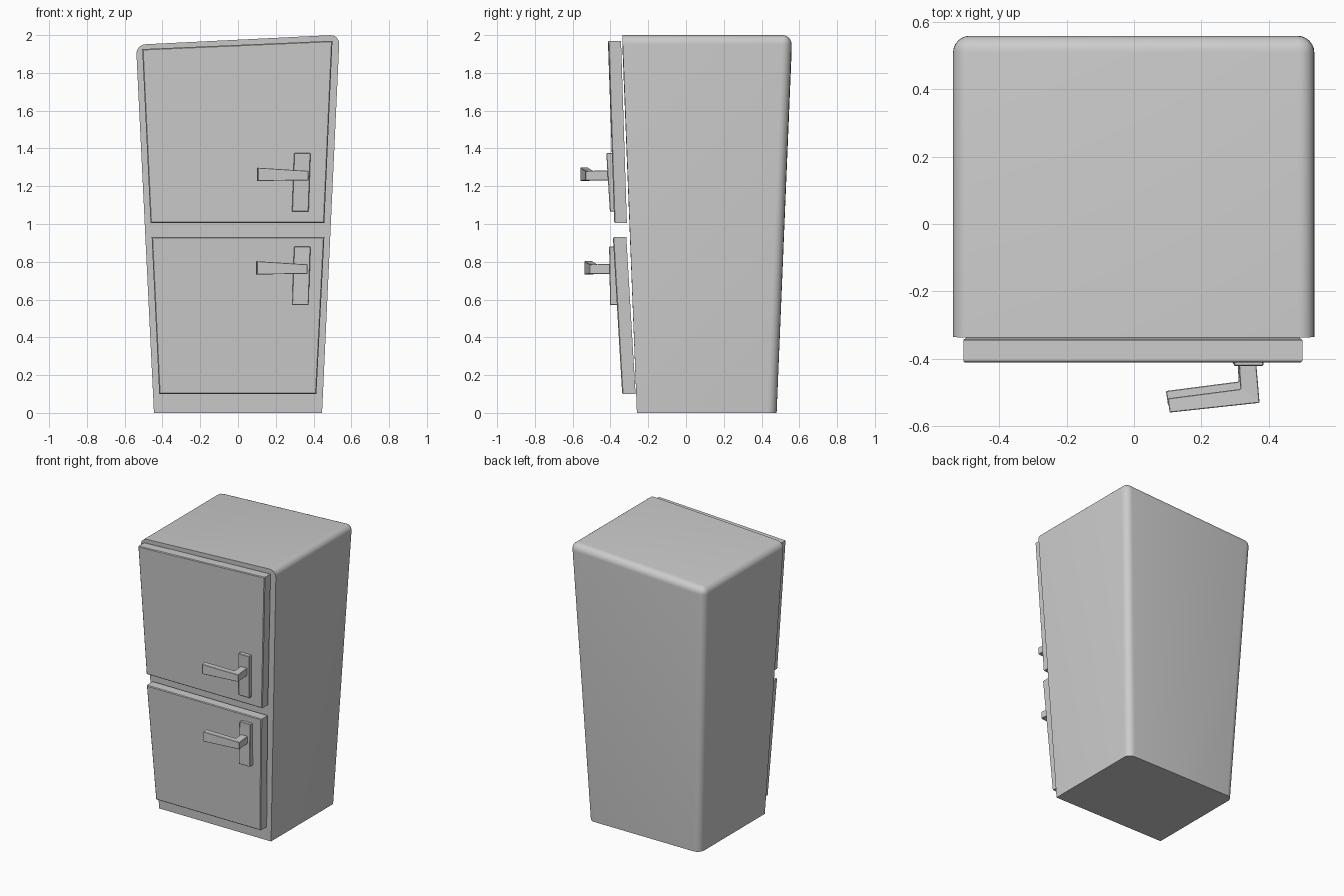
import bpy, bmesh, math
from mathutils import Vector

if "Cube" in bpy.data.objects:
    bpy.data.objects.remove(bpy.data.objects["Cube"])


def loft(name, sections, pick=None, radius=0.0, segments=1, smooth=False):
    """Skin four-cornered sections into a solid, bevelling the edges chosen by pick."""
    bm = bmesh.new()
    rings = [[bm.verts.new(p) for p in s] for s in sections]
    for a, b in zip(rings, rings[1:]):
        for i in range(4):
            j = (i + 1) % 4
            bm.faces.new((a[i], a[j], b[j], b[i]))
    bm.faces.new(rings[0][::-1])
    bm.faces.new(rings[-1])
    bmesh.ops.recalc_face_normals(bm, faces=bm.faces)
    if radius:
        edges = [e for e in bm.edges if pick(*(v.co for v in e.verts))]
        bmesh.ops.bevel(bm, geom=edges, offset=radius, segments=segments,
                        profile=0.5, affect='EDGES', clamp_overlap=True)
    mesh = bpy.data.meshes.new(name)
    bm.to_mesh(mesh)
    bm.free()
    obj = bpy.data.objects.new(name, mesh)
    bpy.context.collection.objects.link(obj)
    if smooth:
        bpy.context.view_layer.objects.active = obj
        obj.select_set(True)
        bpy.ops.object.shade_smooth_by_angle(angle=math.radians(35))
        obj.select_set(False)
    return obj


def ring(x0, x1, y0, y1, zl, zr):
    """Section with separate heights on its left and right sides."""
    return [(x0, y0, zl), (x1, y0, zr), (x1, y1, zr), (x0, y1, zl)]


# cabinet: flares upward, slanted top, rounded everywhere except front and base
loft("cabinet",
     [ring(-0.445, 0.445, -0.26, 0.48, 0, 0),
      ring(-0.54, 0.538, -0.337, 0.561, 1.949, 2.002)],
     lambda a, b: max(a.z, b.z) > 1 and (a.y > 0 or b.y > 0),
     0.05, 6, True)

# doors, lightly chamfered round the front face
def front_edge(a, b):
    return a.y < -0.32 and b.y < -0.32 and (a - b).length > 0.2


for name, low, high in (
        ("freezer_door", (-0.463, 0.457, -0.38, -0.313, 1.005, 1.005),
         (-0.507, 0.50, -0.412, -0.344, 1.926, 1.97)),
        ("lower_door", (-0.417, 0.415, -0.338, -0.267, 0.10, 0.10),
         (-0.457, 0.457, -0.387, -0.316, 0.93, 0.93))):
    front = {Vector(ring(*s)[i]).freeze() for s in (low, high) for i in (0, 1)}
    loft(name, [ring(*low), ring(*high)],
         lambda a, b: all(min((p - f).length for f in front) < 1e-4 for p in (a, b)),
         0.005)


# handles: leaning back plate plus an L-shaped lever that widens to its tip
def handle(prefix, offset, plate_y):
    o = Vector(offset)
    fb, ft, bb, bt = plate_y
    z0, z1 = 1.065 + o.z, 1.375 + o.z
    loft(prefix + "_handle_plate",
         [ring(0.286, 0.374, fb, bb, z0, z0),
          ring(0.297, 0.384, ft, bt, z1, z1)],
         lambda a, b: True, 0.003)

    def section(inner, outer, low, high):
        return [Vector(p) + o for p in ((*inner, low), (*outer, low),
                                        (*outer, high), (*inner, high))]
    loft(prefix + "_handle_lever",
         [section((0.31, -0.39), (0.361, -0.39), 1.23, 1.284),
          section((0.316, -0.49), (0.373, -0.531), 1.231, 1.281),
          section((0.10, -0.518), (0.106, -0.56), 1.228, 1.298)],
         lambda a, b: True, 0.002)


handle("upper", (0, 0, 0), (-0.403, -0.422, -0.375, -0.39))
handle("lower", (-0.005, 0.022, -0.495), (-0.402, -0.407, -0.36, -0.375))
